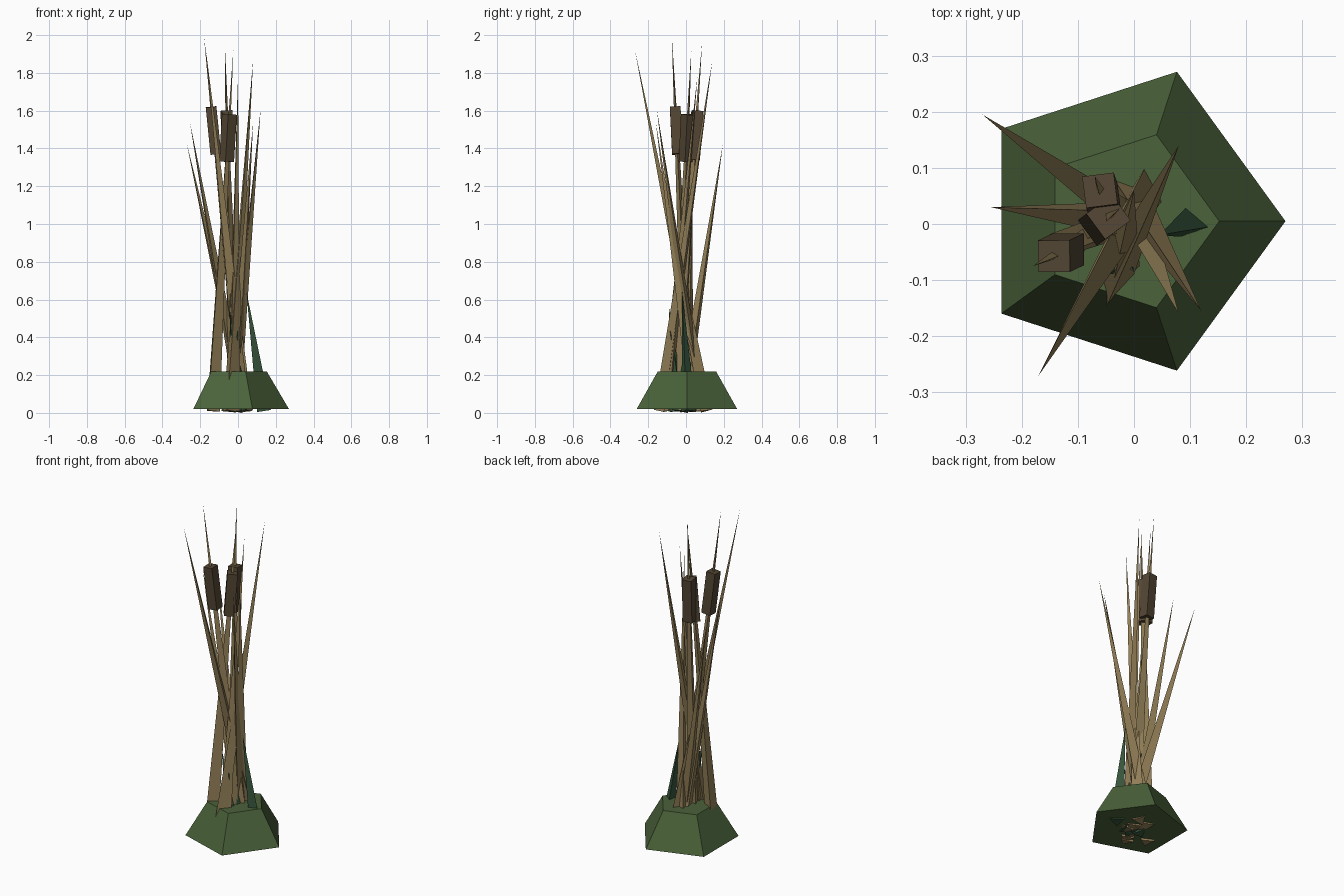
import bpy
import random
from math import radians
from mathutils import Vector, Matrix

random.seed(4)
cube = bpy.data.objects.get("Cube")
if cube:
    bpy.data.objects.remove(cube, do_unlink=True)


def material(name, rgb):
    mat = bpy.data.materials.new(name)
    mat.use_nodes = True
    mat.diffuse_color = (*rgb, 1)
    mat.node_tree.nodes["Principled BSDF"].inputs["Base Color"].default_value = (*rgb, 1)
    return mat


moss = material("moss green", (0.069, 0.122, 0.042))
leaf = material("leaf green", (0.038, 0.091, 0.045))
straw = material("straw", (0.30, 0.22, 0.10))
brown = material("seed brown", (0.088, 0.062, 0.034))


def tapered(name, mat, start, end, r1, r2, sides, roll=0.0):
    """Flat-sided prism or cone running from start to end."""
    start, end = Vector(start), Vector(end)
    axis = end - start
    bpy.ops.mesh.primitive_cone_add(vertices=sides, radius1=r1, radius2=r2, depth=axis.length)
    obj = bpy.context.object
    obj.name = name
    turn = axis.to_track_quat('Z', 'Y').to_matrix().to_4x4()
    obj.matrix_world = (Matrix.Translation((start + end) / 2) @ turn
                        @ Matrix.Rotation(radians(roll), 4, 'Z'))
    obj.data.materials.append(mat)
    return obj


# Five-sided mound, with one corner pointing to +x
tapered("mound", moss, (-0.01, 0.005, 0.02), (-0.01, 0.005, 0.22), 0.28, 0.162, 5, -90 + 90)
mound = bpy.context.object
mound.matrix_world = Matrix.Translation((-0.01, 0.005, 0.12))
# Align a corner of the mound with the x axis
corner = max((v.co for v in mound.data.vertices), key=lambda c: c.xy.length)
mound.data.transform(Matrix.Rotation(-Vector((corner.x, corner.y, 0)).to_2d().angle_signed(Vector((1, 0))), 4, 'Z'))
if max(v.co.x for v in mound.data.vertices) < 0.279:
    mound.data.transform(Matrix.Rotation(2 * Vector((corner.x, corner.y)).angle_signed(Vector((1, 0))), 4, 'Z'))

# Bare reeds: foot (x, y) and tip
reeds = [
    ((0.04, 0.10), (-0.17, -0.27, 1.92)),
    ((-0.05, -0.13), (0.08, 0.14, 1.87)),
    ((0.04, -0.02), (-0.27, 0.195, 1.42)),
    ((0.02, 0.01), (-0.255, 0.03, 1.54)),
    ((-0.03, 0.08), (0.12, -0.155, 1.61)),
    ((-0.02, 0.06), (0.08, -0.16, 1.54)),
    ((-0.03, -0.10), (0.0, 0.06, 1.78)),
]
for i, (foot, tip) in enumerate(reeds):
    tapered(f"reed_{i + 1}", straw, (*foot, 0.01), tip, 0.042, 0, 3, random.uniform(0, 120))

# Reeds carrying a square seed head
cattails = [
    ((0.02, 0.02), (-0.18, -0.075, 1.99), 1.37, 1.62),
    ((-0.02, -0.05), (-0.07, 0.085, 1.96), 1.34, 1.60),
    ((-0.14, -0.06), (-0.025, 0.028, 1.92), 1.33, 1.58),
]
for i, (foot, tip, low, high) in enumerate(cattails):
    a, b = Vector((*foot, 0.01)), Vector(tip)
    tapered(f"cattail_stem_{i + 1}", straw, a, b, 0.044, 0, 3, random.uniform(0, 120))
    ends = [a.lerp(b, (z - a.z) / (b.z - a.z)) for z in (low, high)]
    tapered(f"cattail_head_{i + 1}", brown, *ends, 0.040, 0.040, 4, 20 + 12 * i)

# Short green blades between the reeds
blades = [
    ((0.13, 0.01), (0.045, -0.02, 0.64)),
    ((0.0, -0.04), (-0.045, -0.09, 0.56)),
    ((-0.05, -0.01), (0.0, -0.085, 0.44)),
    ((0.03, -0.03), (-0.03, 0.03, 0.5)),
]
for i, (foot, tip) in enumerate(blades):
    tapered(f"blade_{i + 1}", leaf, (*foot, 0.01), tip, 0.045, 0, 3, 90)
